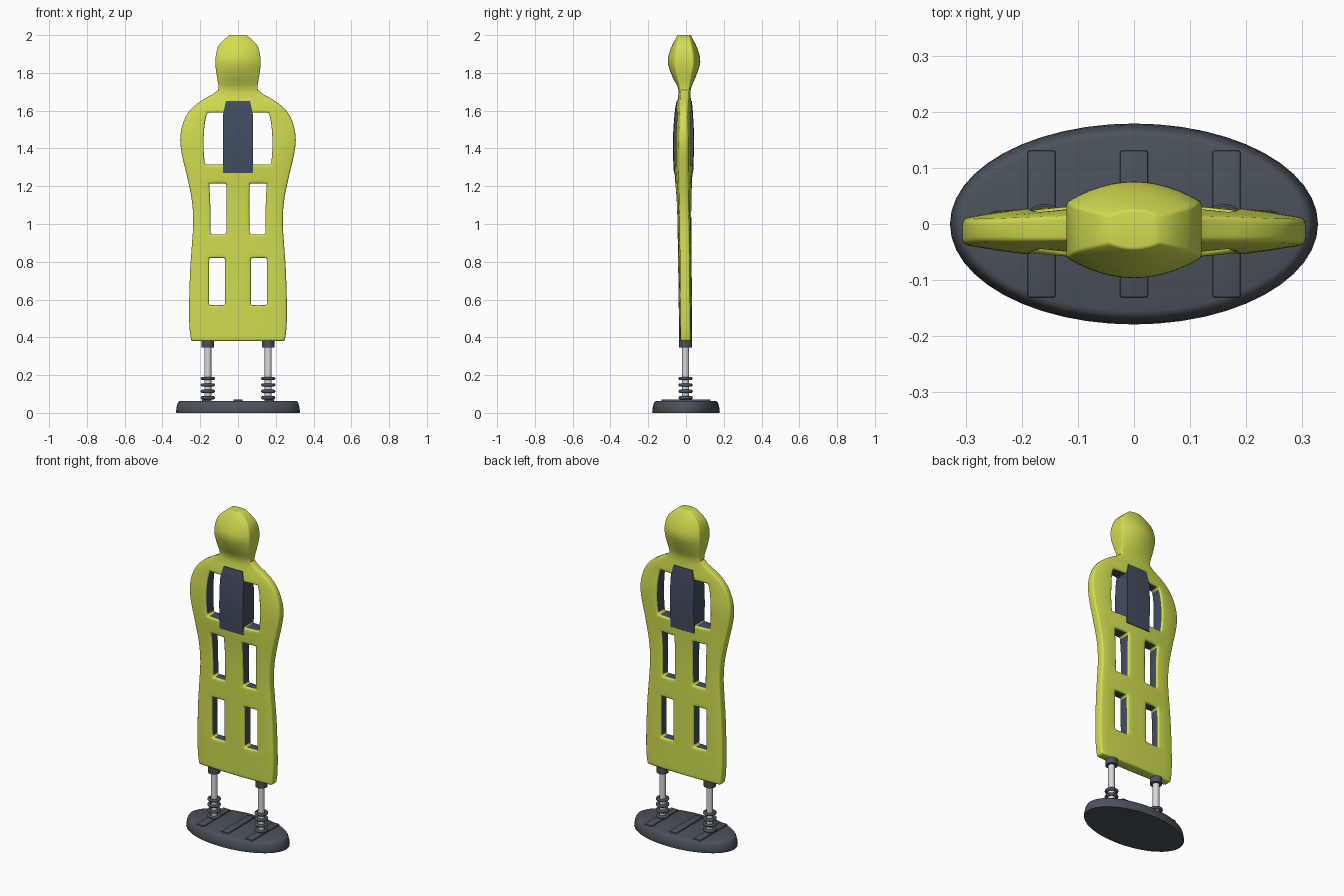
import bpy, bmesh, math

if "Cube" in bpy.data.objects:
    bpy.data.objects.remove(bpy.data.objects["Cube"])


def material(name, rgb):
    m = bpy.data.materials.new(name)
    m.diffuse_color = (*rgb, 1)
    m.use_nodes = True
    m.node_tree.nodes["Principled BSDF"].inputs["Base Color"].default_value = m.diffuse_color
    return m


YELLOW = material("yellow_plastic", (0.64, 0.73, 0.08))
SLATE = material("slate_panel", (0.055, 0.075, 0.12))
DARK = material("dark_rubber", (0.07, 0.085, 0.105))
STEEL = material("steel", (0.68, 0.7, 0.72))


def curve(table, z, k):
    """Smooth interpolation of column k of a z-sorted table."""
    n = len(table)
    i = max(j for j in range(n - 1) if table[j][0] <= z + 1e-6 or j == 0)
    a, b = table[i], table[i + 1]

    def slope(j):
        p, q = table[max(j - 1, 0)], table[min(j + 1, n - 1)]
        return (q[k] - p[k]) / (q[0] - p[0])
    h = b[0] - a[0]
    t = min(max((z - a[0]) / h, 0), 1)
    return ((2*t**3 - 3*t*t + 1) * a[k] + (t**3 - 2*t*t + t) * h * slope(i)
            + (3*t*t - 2*t**3) * b[k] + (t**3 - t*t) * h * slope(i + 1))


def finish(ob, angle=40):
    bpy.ops.object.select_all(action='DESELECT')
    ob.select_set(True)
    bpy.context.view_layer.objects.active = ob
    bpy.ops.object.convert(target='MESH')
    bpy.ops.object.shade_smooth_by_angle(angle=math.radians(angle))


def slab(name, zs, xs_at, y_at, is_hole, mats, bevel):
    """Two-sided grid with holes; the open borders are closed by walls."""
    bm = bmesh.new()
    weight = bm.edges.layers.float.new("bevel_weight_edge")
    grid = {s: [[bm.verts.new((x, y_at(x, z, s), z)) for x in xs_at(z)] for z in zs]
            for s in (0, 1)}
    rows, cols = len(zs) - 1, len(grid[0][0]) - 1
    walls = set()
    for r in range(rows):
        for c in range(cols):
            if is_hole(r, c):
                continue
            for s in (0, 1):
                g = grid[s]
                bm.faces.new((g[r][c], g[r][c+1], g[r+1][c+1], g[r+1][c]))
            for dr, dc, p, q in ((-1, 0, (0, 0), (0, 1)), (1, 0, (1, 0), (1, 1)),
                                 (0, -1, (0, 0), (1, 0)), (0, 1, (0, 1), (1, 1))):
                nr, nc = r + dr, c + dc
                inside = 0 <= nr < rows and 0 <= nc < cols
                if inside and not is_hole(nr, nc):
                    continue
                f, b = grid[0], grid[1]
                w = bm.faces.new((f[r+p[0]][c+p[1]], f[r+q[0]][c+q[1]],
                                  b[r+q[0]][c+q[1]], b[r+p[0]][c+p[1]]))
                w.material_index = int(inside and len(mats) > 1)
                walls.add(w)
    bmesh.ops.recalc_face_normals(bm, faces=bm.faces)
    for e in bm.edges:
        n = sum(f in walls for f in e.link_faces)
        z = e.verts[0].co.z
        if n == 1:
            e[weight] = 1 if z < 1.69 else 0.4
        elif n == 2 and z < 1.65 and e.calc_face_angle(0) > 1:
            e[weight] = 1
    me = bpy.data.meshes.new(name)
    bm.to_mesh(me)
    bm.free()
    ob = bpy.data.objects.new(name, me)
    bpy.context.collection.objects.link(ob)
    for m in mats:
        me.materials.append(m)
    if bevel:
        mod = ob.modifiers.new("bevel", 'BEVEL')
        mod.limit_method = 'WEIGHT'
        mod.width, mod.segments = bevel, 3
        mod.use_clamp_overlap = False
        mod.material = 0
    finish(ob)
    return ob


# Figure: outline half width, depth (front, back, edge ratio), hole sides
WIDTH = [(.38, .247), (.44, .256), (.55, .259), (.76, .253), (.89, .244), (1.013, .237),
         (1.13, .245), (1.262, .272), (1.368, .297), (1.447, .306), (1.51, .298),
         (1.57, .276), (1.61, .247), (1.65, .200), (1.675, .155), (1.70, .112),
         (1.72, .103), (1.76, .108), (1.80, .115), (1.86, .120), (1.92, .112),
         (1.955, .096), (1.985, .064), (2.0, .045)]
DEPTH = [(.38, -.036, .032, .75), (.8, -.042, .03, .7), (1.1, -.048, .028, .65),
         (1.3, -.062, .035, .5), (1.45, -.065, .039, .45), (1.6, -.055, .032, .45),
         (1.71, -.04, .025, .7), (1.78, -.072, .052, .62), (1.86, -.097, .076, .58),
         (1.93, -.08, .06, .6), (2.0, -.045, .025, .7)]
SIDES = [(.38, .068, .153), (.57, .068, .153), (.82, .068, .153), (.945, .062, .145),
         (1.215, .062, .153), (1.315, .076, .175), (1.45, .076, .182), (1.59, .07, .162),
         (1.65, .05, .11), (1.70, .03, .065), (1.86, .04, .08), (1.95, .03, .06),
         (2.0, .012, .025)]
HOLES = [(.57, .82), (.945, 1.215), (1.315, 1.59)]

stops = [.38, .57, .82, .945, 1.215, 1.315, 1.59, 1.71, 2.0]
body_z = [stops[0]]
for a, b in zip(stops, stops[1:]):
    n = max(2, round((b - a) / .025))
    body_z += [a + (b - a) * i / n for i in range(1, n + 1)]


def body_x(z):
    w, xi, xo = curve(WIDTH, z, 1), curve(SIDES, z, 1), curve(SIDES, z, 2)
    half = [xi / 2, xi, (xi + xo) / 2, xo, (xo + w) / 2, w]
    return [-x for x in reversed(half)] + [0] + half


def body_y(x, z, side):
    yf, yb, e = (curve(DEPTH, z, k) for k in (1, 2, 3))
    u = min(abs(x) / curve(WIDTH, z, 1), 1)
    h = (yb - yf) / 2 * (1 - (1 - e) * u * u)
    return (yf + yb) / 2 + (h if side else -h)


def body_hole(r, c):
    mid = (body_z[r] + body_z[r + 1]) / 2
    return c in (2, 3, 8, 9) and any(a < mid < b for a, b in HOLES)


slab("figure_body", body_z, body_x, body_y, body_hole, [YELLOW, SLATE], .01)

# Chest panel wrapping the centre bar, front and back
panel_z = [1.27 + .38 * i / 14 for i in range(15)]


def panel_x(z):
    w = .08 - (.016 * (z - 1.58) / .07 if z > 1.58 else 0)
    return [w * i / 2 for i in range(-2, 3)]


slab("chest_panel", panel_z, panel_x,
     lambda x, z, s: body_y(x, z, s) + (.004 if s else -.004),
     lambda r, c: False, [SLATE], 0)


def cylinder(name, x, z0, z1, r, mat):
    bpy.ops.mesh.primitive_cylinder_add(vertices=24, radius=r, depth=z1 - z0,
                                        location=(x, -.002, (z0 + z1) / 2))
    ob = bpy.context.object
    ob.name = name
    ob.data.materials.append(mat)
    finish(ob)


# Legs: rod, collar and spring rings
for side, x in (("left", -.16), ("right", .16)):
    cylinder(f"{side}_rod", x, .002, .385, .0185, STEEL)
    cylinder(f"{side}_collar", x, .345, .385, .034, DARK)
    for i in range(4):
        bpy.ops.mesh.primitive_torus_add(major_segments=28, minor_segments=10,
                                         major_radius=.029, minor_radius=.009,
                                         location=(x, -.002, .08 + .034 * i))
        ring = bpy.context.object
        ring.name = f"{side}_spring_ring_{i + 1}"
        ring.data.materials.append(DARK)
        finish(ring)

# Oval base lofted from stacked ellipses
bm = bmesh.new()
N = 48
loops = [[bm.verts.new(((.328 - d) * math.cos(2 * math.pi * i / N),
                        (.179 - d) * math.sin(2 * math.pi * i / N), z)) for i in range(N)]
         for z, d in ((0, .002), (.006, 0), (.03, .003), (.052, .009), (.061, .015), (.064, .024))]
for lo, hi in zip(loops, loops[1:]):
    for i in range(N):
        j = (i + 1) % N
        bm.faces.new((lo[i], lo[j], hi[j], hi[i]))
bm.faces.new(loops[0][::-1])
bm.faces.new(loops[-1])
me = bpy.data.meshes.new("oval_base")
bm.to_mesh(me)
bm.free()
base = bpy.data.objects.new("oval_base", me)
bpy.context.collection.objects.link(base)
me.materials.append(DARK)
finish(base)

# Raised ribs on the base
for i, x in enumerate((-.165, 0, .165)):
    bpy.ops.mesh.primitive_cube_add(size=1, location=(x, 0, .06))
    rib = bpy.context.object
    rib.name = f"base_rib_{i + 1}"
    rib.scale = (.05, .262, .022)
    bpy.ops.object.transform_apply(location=False, rotation=False, scale=True)
    rib.data.materials.append(DARK)
    mod = rib.modifiers.new("bevel", 'BEVEL')
    mod.width, mod.segments = .004, 2
    finish(rib)
